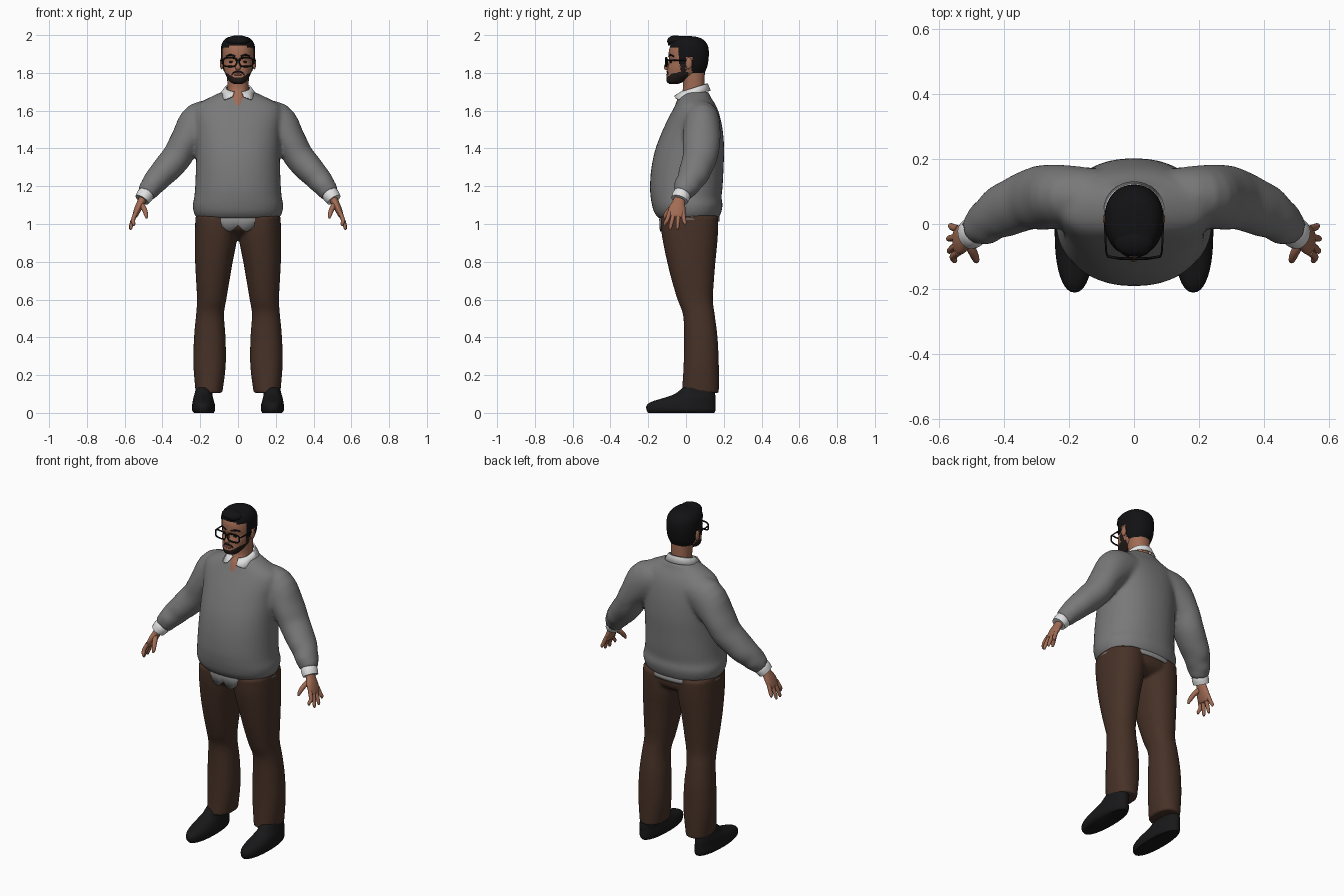
import bpy, bmesh, math
from mathutils import Vector, Matrix


def mat(name, r, g, b):
    m = bpy.data.materials.new(name)
    m.diffuse_color = (r, g, b, 1)
    return m


SKIN = mat("skin", .36, .15, .09)
LIP = mat("lips", .20, .07, .05)
HAIR = mat("black_hair", .006, .006, .007)
BEARD = mat("beard", .016, .011, .009)
WOOL = mat("grey_wool", .19, .19, .19)
TAIL = mat("light_grey_cloth", .29, .29, .29)
WHITE = mat("white_cloth", .75, .75, .75)
TROUSER = mat("brown_cloth", .062, .031, .020)
LEATHER = mat("black_leather", .009, .009, .010)


def smooth_rows(rows, sub):
    """Catmull-Rom interpolation of rows of numbers."""
    out = []
    for i in range(len(rows) - 1):
        p0, p1, p2, p3 = rows[max(i - 1, 0)], rows[i], rows[i + 1], rows[min(i + 2, len(rows) - 1)]
        for k in range(sub):
            t = k / sub
            out.append([.5 * (2 * b + (c - a) * t + (2 * a - 5 * b + 4 * c - d) * t * t
                              + (3 * b - a - 3 * c + d) * t ** 3) for a, b, c, d in zip(p0, p1, p2, p3)])
    return out + [list(rows[-1])]


def oval(n, seg):
    for i in range(seg):
        c, s = math.cos(math.tau * i / seg), math.sin(math.tau * i / seg)
        yield math.copysign(abs(c) ** (2 / n), c), math.copysign(abs(s) ** (2 / n), s)


def skin_rings(bm, rings):
    vs = [[bm.verts.new(p) for p in r] for r in rings]
    n = len(vs[0])
    for a, b in zip(vs, vs[1:]):
        for i in range(n):
            bm.faces.new((a[i], a[(i + 1) % n], b[(i + 1) % n], b[i]))
    bm.faces.new(vs[0])
    bm.faces.new(vs[-1])


def loft(bm, rows, n=2.2, seg=40, sub=4, s=1):
    """Stack of ovals; row = z, x0, x1, y0, y1."""
    skin_rings(bm, [[Vector((s * ((a + b) / 2 + (b - a) / 2 * u), (c + d) / 2 + (d - c) / 2 * v, z))
                     for u, v in oval(n, seg)] for z, a, b, c, d in smooth_rows(rows, sub)])


def sym(rows):
    return [(z, -h, h, a, b) for z, h, a, b in rows]


def tube(bm, rows, seg=20, sub=4, s=1):
    """Swept oval; row = x, y, z, radius towards y, other radius."""
    rows = smooth_rows(rows, sub)
    pts = [Vector(r[:3]) for r in rows]
    rings = []
    for i, p in enumerate(pts):
        t = (pts[min(i + 1, len(pts) - 1)] - pts[max(i - 1, 0)]).normalized()
        side = Vector((0, 1, 0))
        side = (side - t * side.dot(t)).normalized()
        other = t.cross(side)
        ring = [p + side * u * rows[i][3] + other * v * rows[i][4] for u, v in oval(2, seg)]
        rings.append([Vector((s * q.x, q.y, q.z)) for q in ring])
    skin_rings(bm, rings)


def ball(bm, c, r):
    bmesh.ops.create_uvsphere(bm, u_segments=20, v_segments=12, radius=1,
                              matrix=Matrix.Translation(c) @ Matrix.Diagonal((*r, 1)))


def finish(name, bm, *mats, rule=None, voxel=0):
    bmesh.ops.recalc_face_normals(bm, faces=bm.faces[:])
    me = bpy.data.meshes.new(name)
    if rule:
        for f in bm.faces:
            f.material_index = rule(f.calc_center_median())
    bm.to_mesh(me)
    bm.free()
    for m in mats:
        me.materials.append(m)
    me.shade_smooth()
    me.set_sharp_from_angle(angle=math.radians(50))
    ob = bpy.data.objects.new(name, me)
    bpy.context.collection.objects.link(ob)
    if voxel:  # fuse overlapping volumes into one cloth surface
        r = ob.modifiers.new("fuse", 'REMESH')
        r.mode, r.voxel_size, r.use_smooth_shade = 'VOXEL', voxel, True
        sm = ob.modifiers.new("soften", 'SMOOTH')
        sm.factor, sm.iterations = .5, 5
    return ob


# Sweater: torso with two sleeves
bm = bmesh.new()
loft(bm, sym([(1.03, .218, -.145, .172), (1.06, .234, -.168, .186), (1.1, .24, -.18, .194),
              (1.14, .232, -.187, .188), (1.2, .227, -.191, .194), (1.3, .223, -.183, .199),
              (1.4, .223, -.161, .202), (1.5, .226, -.122, .194), (1.58, .235, -.083, .177),
              (1.63, .22, -.056, .157), (1.67, .15, -.036, .132), (1.70, .085, -.008, .12)]))
for s in (1, -1):
    tube(bm, [(.08, .085, 1.57, .08, .08), (.195, .085, 1.535, .095, .113), (.275, .082, 1.44, .1, .085),
              (.32, .075, 1.36, .093, .08), (.37, .055, 1.30, .086, .077), (.41, .037, 1.257, .082, .070),
              (.438, .018, 1.225, .070, .066), (.462, .0, 1.195, .068, .058), (.478, -.012, 1.172, .054, .054),
              (.488, -.02, 1.157, .050, .048)], seg=28, s=s)
finish("sweater", bm, WOOL, voxel=.011)

# Trousers: seat with two legs
bm = bmesh.new()
loft(bm, sym([(1.09, .215, -.135, .165), (1.0, .222, -.134, .170), (.96, .19, -.11, .155), (.93, .1, -.04, .11)]))
for s in (1, -1):
    loft(bm, [(1.04, .0, .225, -.135, .17), (.97, .002, .228, -.132, .17), (.9, .008, .229, -.121, .166),
              (.8, .028, .227, -.1, .156), (.7, .045, .222, -.075, .148), (.6, .062, .217, -.045, .142),
              (.52, .074, .222, -.016, .152), (.4, .066, .233, -.01, .167), (.25, .065, .236, -.013, .174),
              (.105, .083, .224, -.022, .174)], s=s)
finish("trousers", bm, TROUSER, voxel=.009)

# Shirt tail showing below the sweater hem, longer in two lobes at the front
bm = bmesh.new()
cols = []
for u, v in oval(2.2, 96):
    x = .226 * u
    low = 1.012 if v > 0 else 1.018 - .058 * math.exp(-((abs(x) - .045) / .05) ** 2)
    cols.append([bm.verts.new((x * k, .018 + .16 * v * k, z)) for k, z in ((.97, 1.06), (1, 1.025), (.985, low))])
for a, b in zip(cols, cols[1:] + cols[:1]):
    for i in (0, 1):
        bm.faces.new((a[i], b[i], b[i + 1], a[i + 1]))
ob = finish("shirt_tail", bm, TAIL)
ob.modifiers.new("cloth", 'SOLIDIFY').thickness = .006

# Neck
bm = bmesh.new()
loft(bm, sym([(1.62, .045, -.06, .1), (1.67, .052, -.042, .1), (1.72, .055, -.015, .098), (1.82, .06, -.03, .1)]))
finish("neck", bm, SKIN)

# Shirt collar, open at the front with two points
bm = bmesh.new()
cols = []
for i in range(49):
    k = i / 24 - 1
    a = k * math.radians(163)
    sx, cy = math.sin(a), math.cos(a)
    tip = max(0, (abs(k) - .72) / .28)
    point = tip * (1 - .9 * max(0, (tip - .55) / .45))
    top = (.062 * sx, .043 + .066 * cy, 1.722 + .022 * cy)
    mid = (.070 * sx, .043 + .073 * cy, 1.722 + .022 * cy)
    end = (.093 * sx + .035 * point * math.copysign(1, k), .043 + .088 * cy - .022 * tip,
           1.694 + .012 * cy - .042 * point)
    cols.append([bm.verts.new(p) for p in (top, mid, end)])
for a, b in zip(cols, cols[1:]):
    for i in (0, 1):
        bm.faces.new((a[i], b[i], b[i + 1], a[i + 1]))
ob = finish("shirt_collar", bm, WHITE)
ob.modifiers.new("cloth", 'SOLIDIFY').thickness = .007

# Head, with the beard painted along the jaw
bm = bmesh.new()
loft(bm, sym([(1.742, .022, -.088, -.04), (1.752, .042, -.101, -.015), (1.775, .058, -.104, .03),
              (1.80, .069, -.099, .07), (1.83, .077, -.096, .095), (1.86, .081, -.088, .105),
              (1.89, .083, -.092, .107), (1.93, .081, -.088, .104), (1.96, .068, -.07, .085),
              (1.98, .04, -.04, .05)]), seg=72, sub=6)
finish("head", bm, SKIN, BEARD,
       rule=lambda c: int(c.y < .012 and c.z < 1.774 + .6 * max(0, abs(c.x) - .018)
                          or -.03 < c.y < 0 and c.z < 1.85))

# Nose and ears
bm = bmesh.new()
tube(bm, [(0, -.086, 1.872, .006, .007), (0, -.099, 1.847, .010, .009), (0, -.106, 1.828, .011, .014),
          (0, -.096, 1.818, .006, .010)])
finish("nose", bm, SKIN)
bm = bmesh.new()
for s in (1, -1):
    ball(bm, (s * .086, .015, 1.85), (.010, .018, .031))
finish("ears", bm, SKIN)

# Mouth, moustache, brows and eyes
bm = bmesh.new()
ball(bm, (0, -.098, 1.790), (.022, .007, .006))
finish("lips", bm, LIP)
bm = bmesh.new()
for s in (1, -1):
    tube(bm, [(0, -.100, 1.806, .004, .004), (s * .02, -.096, 1.803, .004, .004), (s * .033, -.089, 1.788, .004, .003)])
finish("moustache", bm, BEARD)
bm = bmesh.new()
for s in (1, -1):
    tube(bm, [(s * .015, -.091, 1.888, .004, .004), (s * .04, -.083, 1.895, .004, .005),
              (s * .062, -.065, 1.888, .004, .003)])
    ball(bm, (s * .036, -.079, 1.858), (.013, .007, .006))
finish("brows_and_eyes", bm, HAIR)

# Hair: a cap cut along the hairline, plus a swept front
bm = bmesh.new()
loft(bm, sym([(1.795, .070, -.08, .096), (1.84, .086, -.093, .114), (1.9, .091, -.098, .121),
              (1.945, .088, -.096, .115), (1.975, .073, -.085, .092), (1.99, .048, -.06, .06),
              (1.995, .012, -.02, .02)]), seg=72, sub=7)


def hairline(c):
    if c.y < -.035:
        return 1.945 if abs(c.x) < .05 else 1.935
    if c.y < -.005:
        return 1.85
    return 1.885 if c.y < .032 else 1.80


bmesh.ops.delete(bm, geom=[f for f in bm.faces if f.calc_center_median().z < hairline(f.calc_center_median())],
                 context='FACES')
finish("hair_cap", bm, HAIR)
bm = bmesh.new()
ball(bm, (0, -.055, 1.969), (.062, .045, .030))
ball(bm, (.015, -.066, 1.968), (.04, .034, .026))
finish("hair_front", bm, HAIR)

# Glasses: two rims, a bridge and two temples
bm = bmesh.new()
for s in (1, -1):
    rim = [(s * .043 + .036 * u, -.106 + .006 * max(0, s * u), 1.857 + .023 * v, .004, .0045) for u, v in oval(3.5, 24)]
    tube(bm, rim + rim[:2], seg=8, sub=1)
    tube(bm, [(s * .078, -.1, 1.868, .003, .004), (s * .085, -.088, 1.868, .003, .004),
              (s * .088, -.03, 1.867, .003, .004), (s * .088, .02, 1.864, .003, .004)], seg=8)
tube(bm, [(-.009, -.106, 1.864, .004, .004), (0, -.108, 1.867, .004, .004), (.009, -.106, 1.864, .004, .004)], seg=8)
finish("glasses", bm, HAIR)

for s, side in ((1, "left"), (-1, "right")):
    # Shirt cuff
    bm = bmesh.new()
    tube(bm, [(.476, -.012, 1.175, .04, .04), (.492, -.024, 1.152, .048, .045), (.508, -.034, 1.128, .046, .040)], s=s)
    finish(side + "_cuff", bm, WHITE)

    # Hand: palm, four fingers and a thumb
    bm = bmesh.new()
    tube(bm, [(.495, -.03, 1.15, .028, .022), (.513, -.038, 1.115, .034, .021), (.530, -.047, 1.08, .045, .019),
              (.545, -.052, 1.045, .044, .014), (.548, -.053, 1.035, .035, .008)], s=s)
    for i, (ty, tx, tz) in enumerate(((-.112, .552, .990), (-.083, .567, .970), (-.045, .569, .972), (-.006, .563, .995))):
        y = -.087 + .024 * i
        tube(bm, [(.540, y, 1.062, .011, .011), (.556, y * .5 + ty * .5, 1.022, .011, .011),
                  (tx, ty, tz + .012, .009, .009), (tx, ty, tz, .004, .004)], seg=12, s=s)
    tube(bm, [(.515, -.05, 1.105, .015, .016), (.497, -.083, 1.08, .014, .014),
              (.486, -.108, 1.048, .011, .011), (.484, -.116, 1.030, .005, .005)], seg=12, s=s)
    finish(side + "_hand", bm, SKIN)

    # Shoe
    bm = bmesh.new()
    loft(bm, [(0, .128, .232, -.2, .15), (.015, .122, .243, -.209, .156), (.04, .122, .243, -.208, .156),
              (.06, .127, .24, -.180, .156), (.08, .132, .236, -.115, .156), (.1, .136, .230, -.06, .154),
              (.135, .138, .222, -.015, .148)], s=s)
    finish(side + "_shoe", bm, LEATHER)
